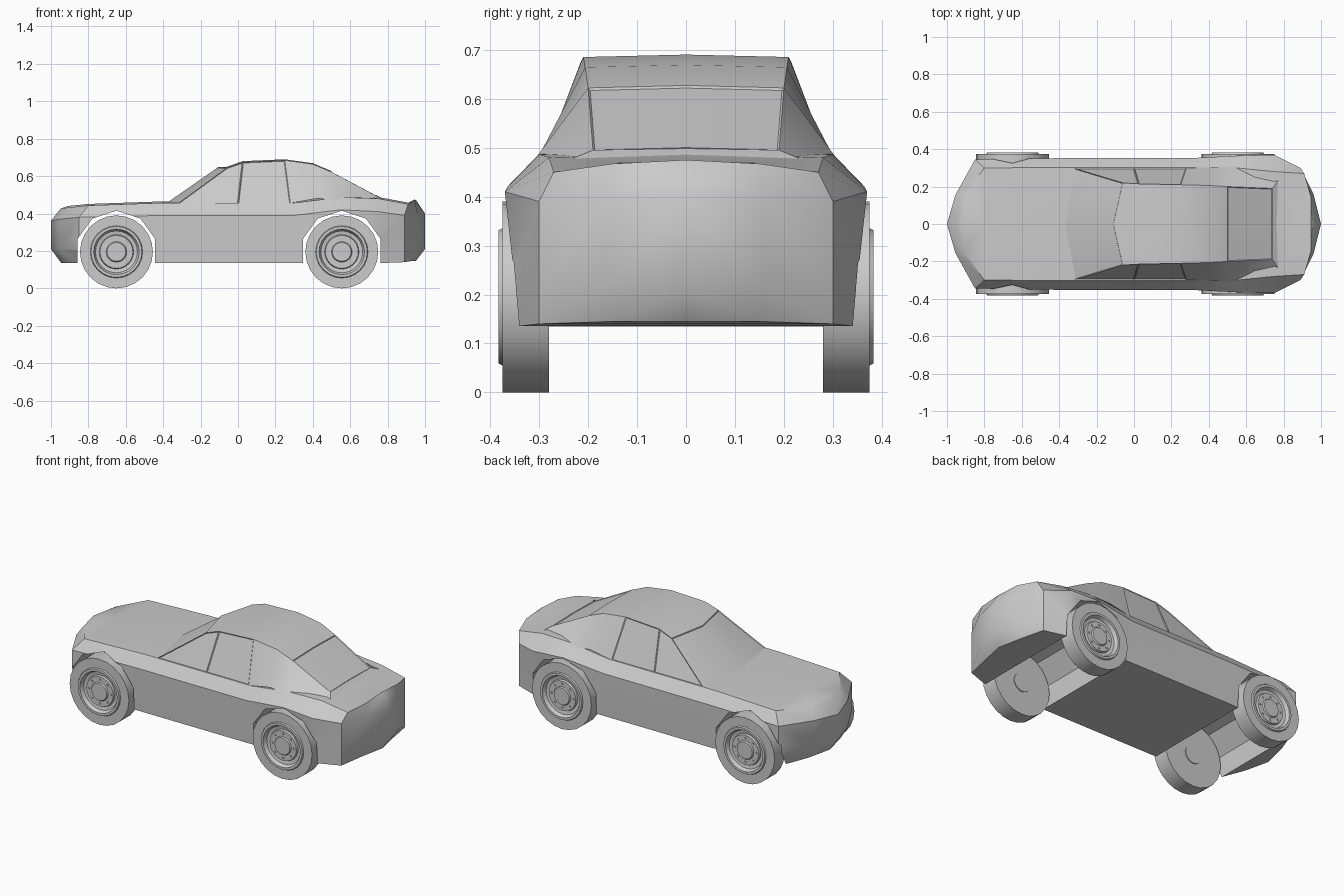
import bpy, bmesh, math
from mathutils import Matrix

if "Cube" in bpy.data.objects:
    bpy.data.objects.remove(bpy.data.objects["Cube"])

grey = bpy.data.materials.new("plain_grey")
grey.use_nodes = True
grey.diffuse_color = (0.6, 0.6, 0.6, 1)
grey.node_tree.nodes["Principled BSDF"].inputs["Base Color"].default_value = (0.6, 0.6, 0.6, 1)


def make_object(name, bm, angle=30):
    mesh = bpy.data.meshes.new(name)
    bm.to_mesh(mesh)
    bm.free()
    mesh.materials.append(grey)
    obj = bpy.data.objects.new(name, mesh)
    bpy.context.collection.objects.link(obj)
    smooth(obj, angle)
    return obj


def smooth(obj, angle):
    bpy.ops.object.select_all(action='DESELECT')
    obj.select_set(True)
    bpy.context.view_layer.objects.active = obj
    bpy.ops.object.shade_smooth_by_angle(angle=math.radians(angle))


def shell(layers, crown):
    """Bridge half outlines upwards, close them on the centre line and mirror."""
    bm = bmesh.new()
    floor = [(x, 0, z) for x, y, z in layers[0]]
    ridge = [(x, 0, z + (crown if y else 0)) for x, y, z in layers[-1]]
    rows = [[bm.verts.new(p) for p in row] for row in [floor, *layers, ridge]]
    for low, high in zip(rows, rows[1:]):
        for i in range(len(low) - 1):
            bm.faces.new((low[i], high[i], high[i + 1], low[i + 1]))
    bmesh.ops.remove_doubles(bm, verts=bm.verts, dist=0.0005)
    bmesh.ops.mirror(bm, geom=bm.verts[:] + bm.edges[:] + bm.faces[:],
                     axis='Y', merge_dist=0.0005)
    bmesh.ops.remove_doubles(bm, verts=bm.verts, dist=0.0005)
    bmesh.ops.recalc_face_normals(bm, faces=bm.faces)
    return bm


# Lower body: half outlines from nose to tail, from the sill to the hood edge
sill = [(-.945, 0, .135), (-.91, .15, .135), (-.84, .33, .135), (-.4, .345, .135),
        (.3, .345, .135), (.55, .345, .135), (.75, .345, .135), (.89, .3, .14),
        (.92, .15, .145), (.95, 0, .145)]
flank = [(-1, 0, .21), (-.955, .155, .21), (-.85, .345, .21), (-.4, .348, .21),
         (.3, .348, .21), (.55, .348, .21), (.76, .348, .21), (.89, .3, .21),
         (.96, .16, .21), (1, 0, .21)]
belt = [(-1, 0, .36), (-.955, .155, .37), (-.85, .345, .38), (-.4, .352, .39),
        (.3, .352, .39), (.55, .365, .42), (.75, .37, .41), (.89, .3, .39),
        (.96, .16, .4), (1, 0, .4)]
hood_edge = [(-.95, 0, .425), (-.91, .15, .432), (-.8, .3, .443), (-.4, .302, .457),
             (.3, .302, .457), (.55, .3, .487), (.75, .28, .48), (.91, .27, .45),
             (.945, .15, .467), (.955, 0, .468)]
body = make_object("body", shell([sill, flank, belt, hood_edge], .008), 35)

# Wheel arches cut straight across the body
AXLES = {"front": -.65, "rear": .555}
for end, x in AXLES.items():
    bm = bmesh.new()
    bmesh.ops.create_cone(bm, cap_ends=True, segments=10, radius1=.218, radius2=.218, depth=1,
                          matrix=Matrix.Translation((x, 0, .197)) @ Matrix.Rotation(math.pi / 2, 4, 'X'))
    top = max(bm.verts, key=lambda v: v.co.z).co
    turn = math.atan2(top.x - x, top.z - .197)
    bmesh.ops.rotate(bm, verts=bm.verts, cent=(x, 0, .197), matrix=Matrix.Rotation(-turn, 3, 'Y'))
    cutter = make_object(end + "_arch_cutter", bm)
    cutter.hide_render = True
    mod = body.modifiers.new("arch", 'BOOLEAN')
    mod.operation, mod.solver, mod.object = 'DIFFERENCE', 'EXACT', cutter
    bpy.context.view_layer.objects.active = body
    bpy.ops.object.modifier_move_to_index(modifier="arch", index=0)
    bpy.ops.object.modifier_apply(modifier="arch")
    bpy.data.objects.remove(cutter)
smooth(body, 35)

# Cabin with grooved window openings
cabin_base = [(-.39, 0, .455), (-.325, .3, .452), (0, .3, .452), (.28, .3, .455),
              (.42, .302, .48), (.55, .31, .475), (.8, .275, .46), (.79, 0, .47)]
roof_edge = [(-.11, 0, .65), (-.06, .22, .645), (.025, .215, .675), (.25, .21, .685),
             (.4, .206, .664), (.5, .2, .622), (.74, .19, .495), (.74, 0, .498)]
bm = shell([cabin_base, roof_edge], .005)
centres = [(f, f.calc_center_median()) for f in bm.faces]
windscreen = [f for f, c in centres if f.normal.x < -.4]
rear_window = [f for f, c in centres if c.x > .55 and c.z > .52 and abs(c.y) < .14]
side_windows = [f for f, c in centres if abs(c.x) < .2 and abs(c.y) > .22 and f.normal.z > 0
                and f not in windscreen]
for glass in [windscreen, rear_window] + [[f] for f in side_windows]:
    bmesh.ops.inset_region(bm, faces=glass, thickness=.004, depth=-.004, use_even_offset=True)
make_object("cabin", bm, 25)

# Wheel: a lathed tyre and rim, with bolts on the hub
profile = [(0, .275), (.055, .275), (.055, .28), (.195, .28), (.195, .375), (.14, .375),
           (.136, .383), (.122, .383), (.112, .362), (.092, .358), (.088, .37),
           (.055, .37), (.05, .377), (0, .377)]
bm = bmesh.new()
points = [bm.verts.new((r, y, 0)) for r, y in profile]
edges = [bm.edges.new(pair) for pair in zip(points, points[1:])]
bmesh.ops.spin(bm, geom=points + edges, cent=(0, 0, 0), axis=(0, 1, 0),
               angle=math.tau, steps=24, use_merge=True)
bmesh.ops.remove_doubles(bm, verts=bm.verts, dist=.0005)
for i in range(8):
    a = math.tau * i / 8
    place = Matrix.Translation((.071 * math.cos(a), .371, .071 * math.sin(a)))
    bmesh.ops.create_cone(bm, cap_ends=True, segments=6, radius1=.006, radius2=.006, depth=.008,
                          matrix=place @ Matrix.Rotation(math.pi / 2, 4, 'X'))
bmesh.ops.recalc_face_normals(bm, faces=bm.faces)
wheel = make_object("wheel", bm)

for end, x in AXLES.items():
    for side, turn in (("far", 0), ("near", math.pi)):
        copy = wheel.copy()
        copy.name = f"{end}_wheel_{side}"
        copy.location = (x, 0, .195)
        copy.rotation_euler.z = turn
        bpy.context.collection.objects.link(copy)
bpy.data.objects.remove(wheel)
